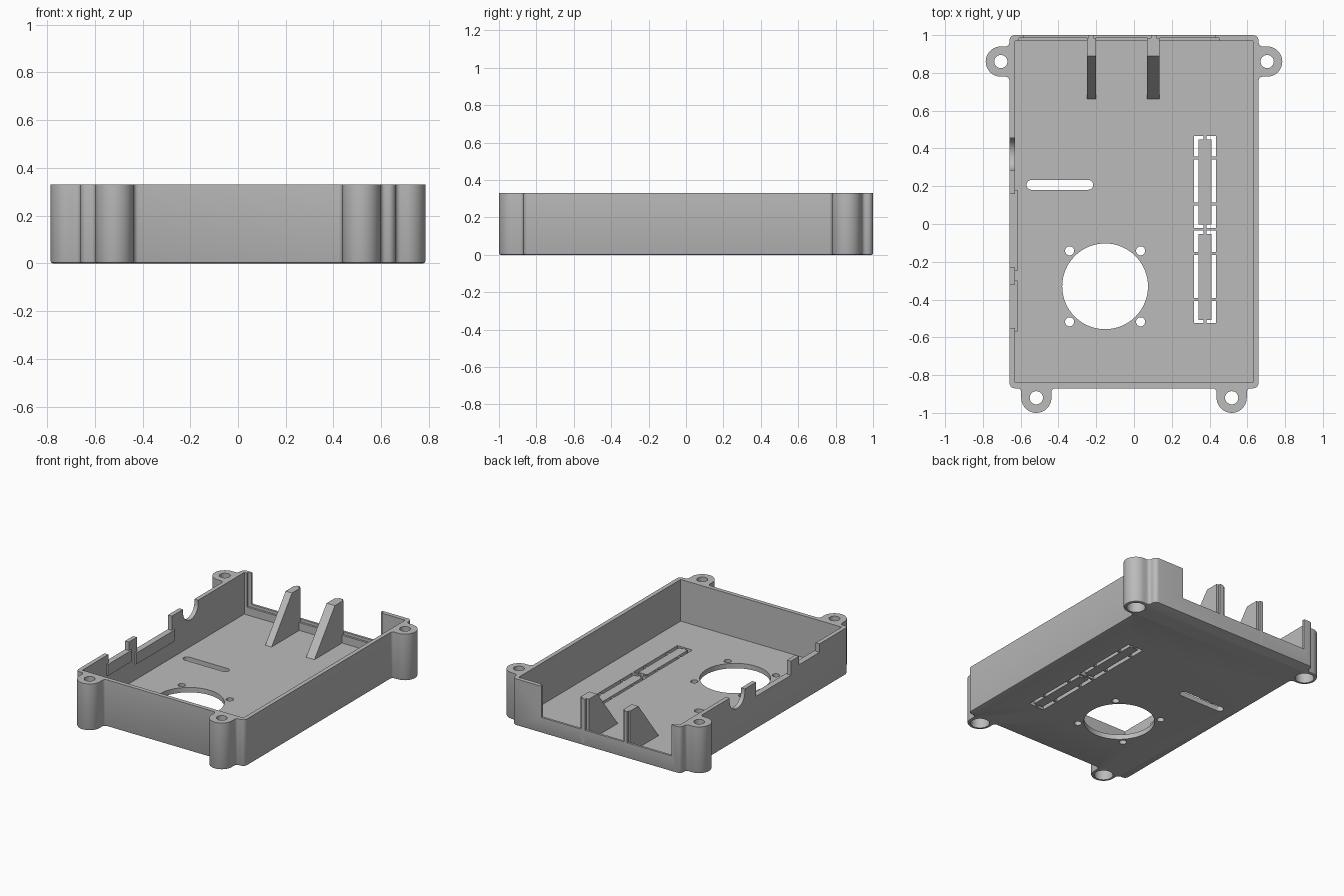
import bpy, bmesh
from math import cos, sin, radians

if "Cube" in bpy.data.objects:
    bpy.data.objects.remove(bpy.data.objects["Cube"])

TOP, FLOOR, WALL = 0.33, 0.035, 0.03

plastic = bpy.data.materials.new("grey plastic")
plastic.use_nodes = True
GREY = (0.5, 0.5, 0.5, 1)
plastic.diffuse_color = GREY
plastic.node_tree.nodes["Principled BSDF"].inputs["Base Color"].default_value = GREY


def arc(cx, cy, r, a0, a1, n=8):
    return [(cx + r * cos(radians(a0 + (a1 - a0) * i / n)),
             cy + r * sin(radians(a0 + (a1 - a0) * i / n))) for i in range(n + 1)]


def prism(name, outline, lo, hi, axis="z", bevel=0):
    """Extrude a 2D outline along z, or a (y, z) outline along x."""
    bm = bmesh.new()
    place = (lambda p: (p[0], p[1], lo)) if axis == "z" else (lambda p: (lo, p[0], p[1]))
    base = bm.faces.new([bm.verts.new(place(p)) for p in outline])
    rim = list(base.edges)
    ext = bmesh.ops.extrude_face_region(bm, geom=[base], use_keep_orig=True)
    shift = (0, 0, hi - lo) if axis == "z" else (hi - lo, 0, 0)
    bmesh.ops.translate(bm, vec=shift,
                        verts=[g for g in ext["geom"] if isinstance(g, bmesh.types.BMVert)])
    if bevel:
        bmesh.ops.bevel(bm, geom=rim, offset=bevel, segments=2, profile=0.5, affect="EDGES")
    bmesh.ops.recalc_face_normals(bm, faces=bm.faces)
    mesh = bpy.data.meshes.new(name)
    bm.to_mesh(mesh)
    bm.free()
    mesh.materials.append(plastic)
    ob = bpy.data.objects.new(name, mesh)
    bpy.context.collection.objects.link(ob)
    return ob


def box(name, x0, x1, y0, y1, z0, z1):
    return prism(name, [(x0, y0), (x1, y0), (x1, y1), (x0, y1)], z0, z1)


def cylinder(name, x, y, r, z0, z1, n=32):
    return prism(name, arc(x, y, r, 0, 360, n)[:-1], z0, z1)


def cut(target, cutter):
    mod = target.modifiers.new("cut", "BOOLEAN")
    mod.operation, mod.solver, mod.object = "DIFFERENCE", "EXACT", cutter
    bpy.context.view_layer.objects.active = target
    bpy.ops.object.modifier_apply(modifier=mod.name)
    bpy.data.objects.remove(cutter)


# Outer shell with four screw ears, drawn as one mirrored outline
half = (arc(0.417, -0.89, 0.02, 90, 0, 4) + arc(0.517, -0.92, 0.08, 180, 360, 20)
        + arc(0.617, -0.89, 0.02, 180, 90, 4) + arc(0.63, -0.84, 0.03, -90, 0, 6)
        + arc(0.68, 0.76, 0.02, 180, 90, 4) + arc(0.705, 0.86, 0.08, -90, 90, 20)
        + arc(0.68, 0.96, 0.02, 270, 180, 4) + arc(0.63, 0.97, 0.03, 0, 90, 6))
clean = [p for i, p in enumerate(half)
         if i == 0 or abs(p[0] - half[i - 1][0]) + abs(p[1] - half[i - 1][1]) > 1e-4]
case = prism("case_shell", clean + [(-x, y) for x, y in reversed(clean)], 0, TOP, bevel=0.008)

# Cavity and the low back wall with its stepped rim
cut(case, box("cavity", -0.63, 0.63, -0.84, 0.97, FLOOR, 1))
cut(case, box("back_opening", -0.585, 0.43, 0.9, 1.1, 0.11, 1))
cut(case, box("back_rabbet", -0.61, 0.45, 0.9, 0.984, 0.09, 1))

# Screw holes with wide recesses underneath
for side in (-1, 1):
    for x, y in ((0.517, -0.92), (0.705, 0.86)):
        cut(case, cylinder("screw_hole", side * x, y, 0.035, -1, 1))
        cut(case, cylinder("screw_recess", side * x, y, 0.06, -1, 0.1))

# Connector notches in the right wall
for y0, y1, z in ((-0.23, 0.16, 0.23), (-0.55, -0.32, 0.27)):
    cut(case, box("port_notch", -0.7, -0.6, y0, y1, z, 1))
round_notch = arc(0.37, 0.31, 0.085, 180, 360, 20) + [(0.455, 0.5), (0.285, 0.5)]
cut(case, prism("round_notch", round_notch, -0.7, -0.6, axis="x"))

# Fan opening and its four fixing holes
FAN_X, FAN_Y = -0.153, -0.33
cut(case, cylinder("fan_opening", FAN_X, FAN_Y, 0.227, -1, 0.2, 64))
for sx in (-1, 1):
    for sy in (-1, 1):
        cut(case, cylinder("fan_screw", FAN_X + sx * 0.188, FAN_Y + sy * 0.188, 0.024, -1, 0.2))

# Card slot with rounded ends
cut(case, prism("card_slot", arc(-0.242, 0.207, 0.026, -90, 90, 10)
                + arc(-0.543, 0.207, 0.026, 90, 270, 10), -1, 0.2))

# Knock-out panels held by thin bridges
for y0, y1, low, high in ((-0.02, 0.465, 0.105, 0.35), (-0.525, -0.035, -0.4, -0.155)):
    cut(case, box("panel_window", 0.317, 0.435, y0, y1, -1, 0.2))
    box("knockout_panel", 0.342, 0.41, y0 + 0.018, y1 - 0.018, 0.002, FLOOR - 0.002)
    for y in (low, high):
        box("panel_bridge", 0.31, 0.44, y - 0.008, y + 0.008, 0.004, FLOOR - 0.004)
    box("panel_end_bridge", 0.368, 0.384, y0 - 0.005, y1 + 0.005, 0.004, FLOOR - 0.004)

# Sloped fins with narrow rails on their back ends
fin_side = [(0.65, 0.02), (0.985, 0.02), (0.985, TOP), (0.89, TOP)]
for x0, x1, r0, r1 in ((-0.25, -0.20, -0.24, -0.215), (0.07, 0.135, 0.09, 0.12)):
    prism("support_fin", fin_side, x0, x1, axis="x")
    box("fin_rail", r0, r1, 0.98, 1.0, 0.02, TOP)

# Thickened strips inside the connector wall
box("port_pad", -0.635, -0.618, -0.25, 0.18, 0.15, 0.23)
box("port_pad_front", -0.635, -0.618, -0.57, -0.3, 0.19, 0.27)

# Smooth shading on curved walls, sharp edges kept
bpy.ops.object.select_all(action="DESELECT")
case.select_set(True)
bpy.context.view_layer.objects.active = case
bpy.ops.object.shade_smooth_by_angle(angle=radians(30))
